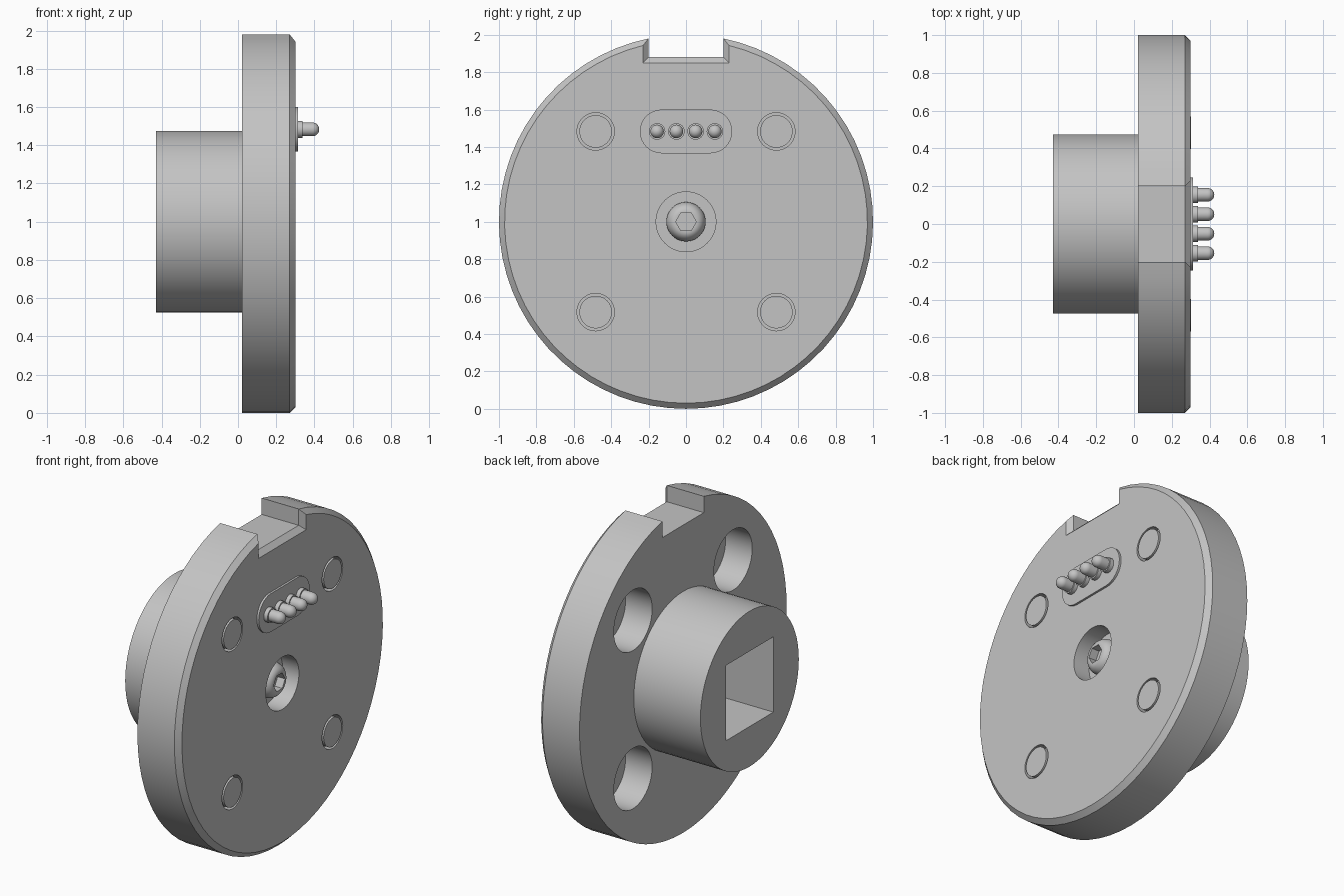
import bpy, bmesh
from math import pi, sin, cos, asin, sqrt, radians

cube = bpy.data.objects.get("Cube")
if cube:
    bpy.data.objects.remove(cube)

grey = bpy.data.materials.new("plain grey")
grey.use_nodes = True
colour = (0.55, 0.55, 0.55, 1)
grey.diffuse_color = colour
grey.node_tree.nodes["Principled BSDF"].inputs["Base Color"].default_value = colour


def loft(name, rings):
    """Skin matching (y, z) outlines placed along x, with capped ends."""
    bm = bmesh.new()
    loops = [[bm.verts.new((x, y, z)) for y, z in pts] for x, pts in rings]
    n = len(loops[0])
    for a, b in zip(loops, loops[1:]):
        for i in range(n):
            j = (i + 1) % n
            bm.faces.new((a[i], a[j], b[j], b[i]))
    bm.faces.new(loops[0][::-1])
    bm.faces.new(loops[-1])
    bmesh.ops.recalc_face_normals(bm, faces=bm.faces)
    mesh = bpy.data.meshes.new(name)
    bm.to_mesh(mesh)
    bm.free()
    mesh.materials.append(grey)
    ob = bpy.data.objects.new(name, mesh)
    bpy.context.collection.objects.link(ob)
    return ob


def circle(r, y, z, n, turn=0):
    return [(y + r * cos(turn + 2 * pi * i / n), z + r * sin(turn + 2 * pi * i / n))
            for i in range(n)]


def lathe(name, profile, y=0, z=1, n=48, turn=0):
    """Round part along x from (x, radius) pairs."""
    return loft(name, [(x, circle(r, y, z, n, turn)) for x, r in profile])


def select(ob):
    bpy.ops.object.select_all(action='DESELECT')
    ob.select_set(True)
    bpy.context.view_layer.objects.active = ob


def cut(ob, cutter):
    mod = ob.modifiers.new("cut", 'BOOLEAN')
    mod.operation, mod.solver, mod.object = 'DIFFERENCE', 'EXACT', cutter
    select(ob)
    bpy.ops.object.modifier_apply(modifier=mod.name)
    bpy.data.objects.remove(cutter)


def smooth(ob):
    select(ob)
    bpy.ops.object.shade_smooth_by_angle(angle=radians(30))


def notched_circle(r, half, floor, n=64):
    gap = asin(half / r)
    start, sweep = pi / 2 + gap, 2 * pi - 2 * gap
    arc = [(r * cos(start + sweep * i / n), 1 + r * sin(start + sweep * i / n))
           for i in range(n + 1)]
    return arc + [(half, floor), (-half, floor)]


def stadium(half, r, z, n=16):
    pts = []
    for side, start in ((1, -pi / 2), (-1, pi / 2)):
        pts += [(side * half + r * cos(start + pi * i / n), z + r * sin(start + pi * i / n))
                for i in range(n + 1)]
    return pts


# Flange with key notch and chamfered front edge
full = notched_circle(1, 0.2, 1.88)
flange = loft("flange", [(0.02, full), (0.27, full),
                         (0.30, notched_circle(0.97, 0.23, 1.85))])

# Corner bores: wide pockets behind, narrow holes in front
SPOT = 0.483
corners = [(sy * SPOT, 1 + sz * SPOT) for sy in (-1, 1) for sz in (-1, 1)]
for y, z in corners:
    cut(flange, lathe("pocket_cutter", [(-0.1, 0.185), (0.2, 0.185)], y, z))
    cut(flange, lathe("hole_cutter", [(0.25, 0.1), (0.4, 0.1)], y, z))

# Counterbore for the centre screw
cut(flange, lathe("counterbore_cutter", [(0.19, 0.16), (0.4, 0.16)]))
smooth(flange)

# Corner studs
for i, (y, z) in enumerate(corners):
    smooth(lathe(f"corner_stud_{i + 1}", [(0.24, 0.087), (0.302, 0.087)], y, z))

# Hub with square socket
hub = lathe("hub", [(-0.43, 0.475), (0.02, 0.475)], n=64)
cut(hub, lathe("square_cutter", [(-0.6, 0.23 * sqrt(2)), (0.1, 0.23 * sqrt(2))],
               n=4, turn=pi / 4))
smooth(hub)

# Domed centre screw with hex socket
dome = [(0.21 + 0.07 * sin(a), 0.055 + 0.05 * cos(a))
        for a in (pi / 2 * i / 8 for i in range(9))]
screw = lathe("centre_screw", [(0.18, 0.105)] + dome)
cut(screw, lathe("hex_cutter", [(0.23, 0.055), (0.4, 0.055)], n=6))
smooth(screw)

# Contact plate
PIN_Z = 1.483
plate = stadium(0.13, 0.117, PIN_Z)
smooth(loft("contact_plate", [(0.29, plate), (0.313, plate)]))

# Row of spring pins with round tips
tip = [(0.389 + 0.036 * sin(a), 0.036 * cos(a))
       for a in (radians(11 * i) for i in range(9))]
for i in range(4):
    smooth(lathe(f"pin_{i + 1}", [(0.3, 0.044), (0.338, 0.044), (0.338, 0.036)] + tip,
                 (i - 1.5) * 0.103, PIN_Z, 24))
